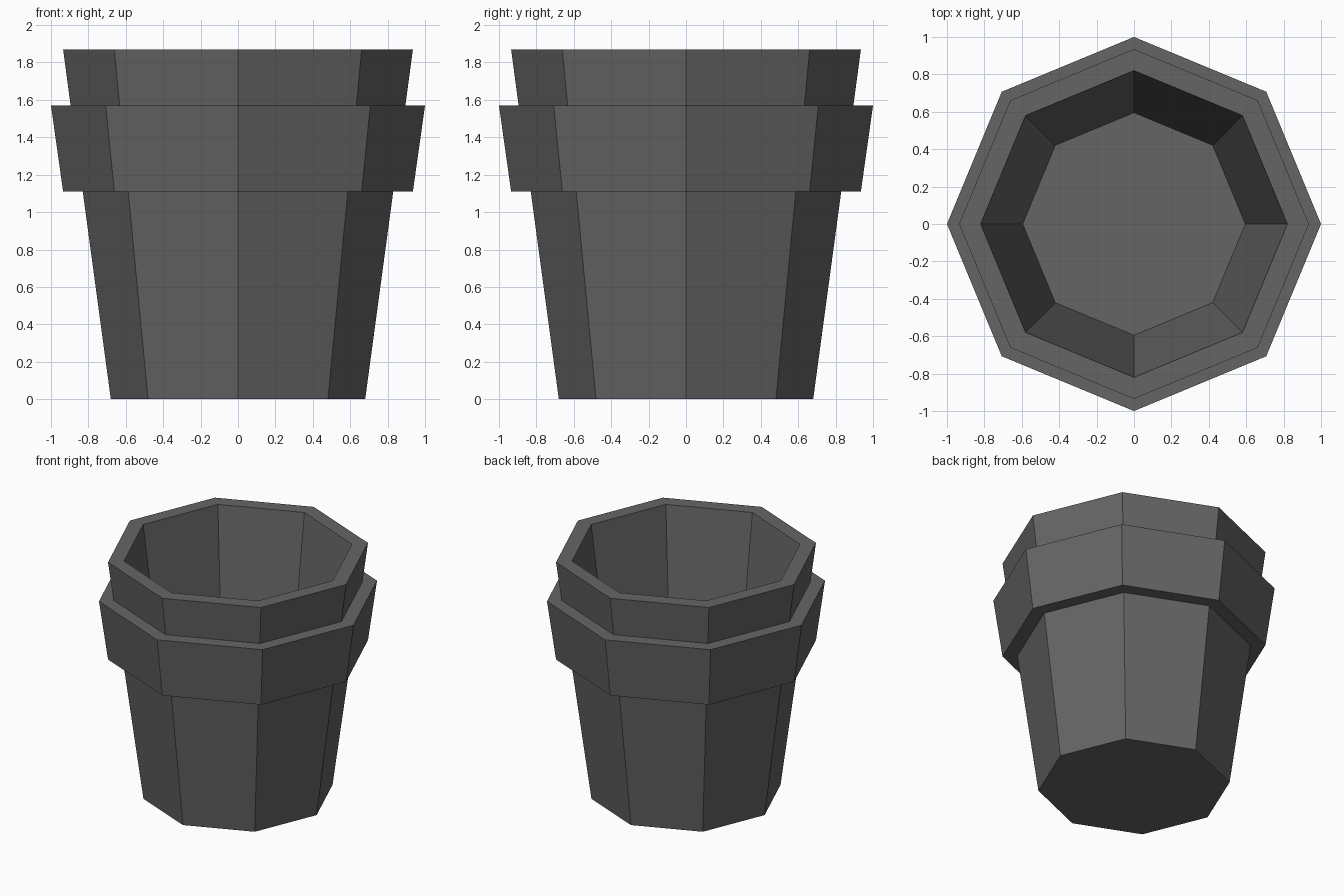
import bpy, bmesh, math

if "Cube" in bpy.data.objects:
    bpy.data.objects.remove(bpy.data.objects["Cube"])

SIDES = 8

# One flat colour for the whole cup
grey = bpy.data.materials.new("dark grey")
grey.diffuse_color = (0.13, 0.13, 0.13, 1)
grey.use_nodes = True
grey.node_tree.nodes["Principled BSDF"].inputs["Base Color"].default_value = grey.diffuse_color


def lathe(name, profile, material):
    """Revolve (radius, height) points into a faceted solid, capping both ends."""
    bm = bmesh.new()
    rings = []
    for r, z in profile:
        rings.append([bm.verts.new((r * math.cos(2 * math.pi * i / SIDES),
                                    r * math.sin(2 * math.pi * i / SIDES), z))
                      for i in range(SIDES)])
    for low, high in zip(rings, rings[1:]):
        for i in range(SIDES):
            j = (i + 1) % SIDES
            bm.faces.new((low[i], low[j], high[j], high[i]))
    bm.faces.new(rings[0][::-1])
    bm.faces.new(rings[-1])
    bmesh.ops.recalc_face_normals(bm, faces=bm.faces)
    mesh = bpy.data.meshes.new(name)
    bm.to_mesh(mesh)
    bm.free()
    mesh.materials.append(material)
    obj = bpy.data.objects.new(name, mesh)
    bpy.context.collection.objects.link(obj)
    return obj


body = [(0.68, 0), (0.83, 1.11)]        # tapered outer wall
band = [(0.935, 1.11), (1.0, 1.57)]     # wide collar
rim = [(0.895, 1.57), (0.935, 1.87)]    # upper lip
inside = [(0.82, 1.87), (0.595, 0.19)]  # hollow interior down to the floor

lathe("pot", body + band + rim + inside, grey)
